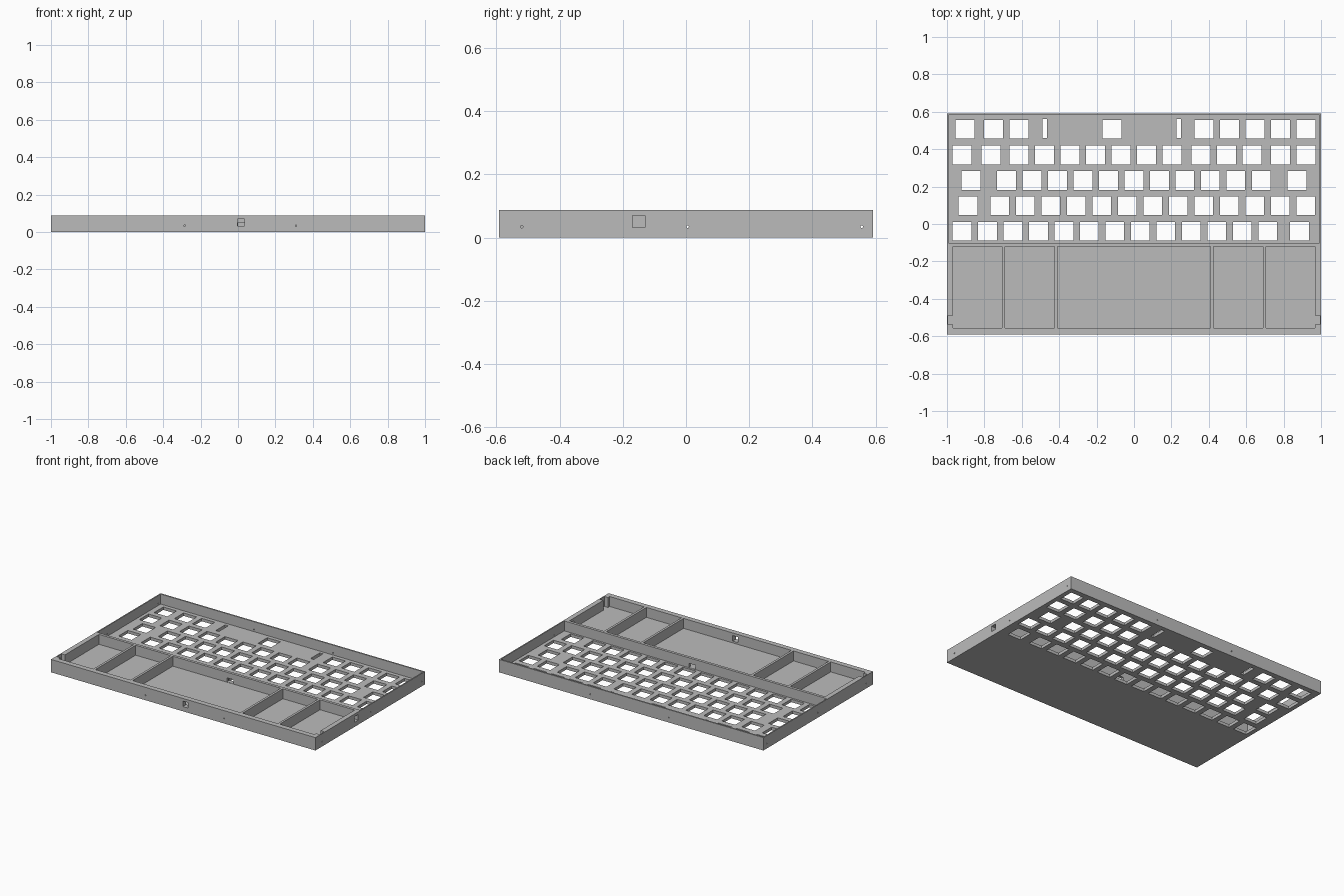
import bpy
import bmesh
from mathutils import Matrix, Vector

cube = bpy.data.objects.get("Cube")
if cube:
    bpy.data.objects.remove(cube, do_unlink=True)

HALF_X, HALF_Y, HEIGHT, FLOOR = 1.0, 0.592, 0.088, 0.02
TOP = HEIGHT + 0.05
KEY = 0.1

grey = bpy.data.materials.new("Plain grey")
grey.use_nodes = True
grey.diffuse_color = (0.5, 0.5, 0.5, 1)
bsdf = next(n for n in grey.node_tree.nodes if n.type == "BSDF_PRINCIPLED")
bsdf.inputs["Base Color"].default_value = (0.5, 0.5, 0.5, 1)


def box(bm, x0, x1, y0, y1, z0, z1):
    centre = Vector((x0 + x1, y0 + y1, z0 + z1)) / 2
    size = Matrix.Diagonal((x1 - x0, y1 - y0, z1 - z0, 1))
    bmesh.ops.create_cube(bm, size=1, matrix=Matrix.Translation(centre) @ size)


def make_object(name, bm):
    mesh = bpy.data.meshes.new(name)
    bm.to_mesh(mesh)
    bm.free()
    mesh.materials.append(grey)
    obj = bpy.data.objects.new(name, mesh)
    bpy.context.collection.objects.link(obj)
    return obj


def cut(target, bm):
    cutter = make_object("cutter", bm)
    cutter.hide_render = True
    mod = target.modifiers.new("cut", "BOOLEAN")
    mod.operation = "DIFFERENCE"
    mod.solver = "EXACT"
    mod.object = cutter
    bpy.context.view_layer.objects.active = target
    bpy.ops.object.modifier_apply(modifier=mod.name)
    bpy.data.objects.remove(cutter, do_unlink=True)


# Outer block of the keyboard case
bm = bmesh.new()
box(bm, -HALF_X, HALF_X, -HALF_Y, HALF_Y, 0, HEIGHT)
case = make_object("keyboard_case", bm)

# Key well and the five palm rest compartments
bm = bmesh.new()
box(bm, -0.992, 0.992, -0.102, 0.582, FLOOR, TOP)
for x0, x1 in [(-0.967, -0.705), (-0.689, -0.424), (-0.408, 0.408),
               (0.424, 0.689), (0.705, 0.967)]:
    box(bm, x0, x1, -0.556, -0.121, FLOOR, TOP)
cut(case, bm)

# Square switch openings: row centre y, then lists of (first x, count) at key pitch
PITCH = 0.1363
rows = {
    0.506: [(-0.904, 1), (-0.751, 2), (-0.118, 1), (0.374, 5)],
    0.369: [(-0.92, 1), (-0.765, 1), (-0.615, 7), (0.358, 3), (0.783, 2)],
    0.233: [(-0.872, 1), (-0.682, 11), (0.872, 1)],
    0.098: [(-0.888, 1), (-0.717, 13)],
    -0.038: [(-0.92, 13), (0.885, 1)],
}
bm = bmesh.new()
for y, runs in rows.items():
    for first, count in runs:
        for i in range(count):
            x = first + i * PITCH
            box(bm, x - KEY / 2, x + KEY / 2, y - KEY / 2, y + KEY / 2, -0.05, 0.06)

# Stabiliser slots beside the long key
for x in (-0.478, 0.238):
    box(bm, x - 0.012, x + 0.012, 0.46, 0.561, -0.05, 0.06)

# Notches in the side walls of the outer compartments
for side in (-1, 1):
    xs = sorted((side * 0.95, side * 0.994))
    box(bm, *xs, -0.538, -0.488, FLOOR, TOP)
cut(case, bm)

# Cable ports in the front wall, the divider and the left wall
bm = bmesh.new()
box(bm, -0.003, 0.036, -0.65, -0.53, 0.032, 0.07)
box(bm, 0.0, 0.05, -0.13, -0.095, 0.022, 0.05)
box(bm, 0.95, 1.05, -0.169, -0.13, 0.032, 0.07)

# Small screw holes around the walls
holes = [(x, y, "X") for x in (-HALF_X, HALF_X) for y in (-0.52, 0.005, 0.556)]
holes += [(x, y, "Y") for y in (-HALF_Y, HALF_Y) for x in (-0.285, 0.31)]
for x, y, axis in holes:
    turn = Matrix.Rotation(1.5708, 4, "Y" if axis == "X" else "X")
    bmesh.ops.create_cone(bm, cap_ends=True, segments=12, radius1=0.004,
                          radius2=0.004, depth=0.03,
                          matrix=Matrix.Translation((x, y, 0.034)) @ turn)
cut(case, bm)
